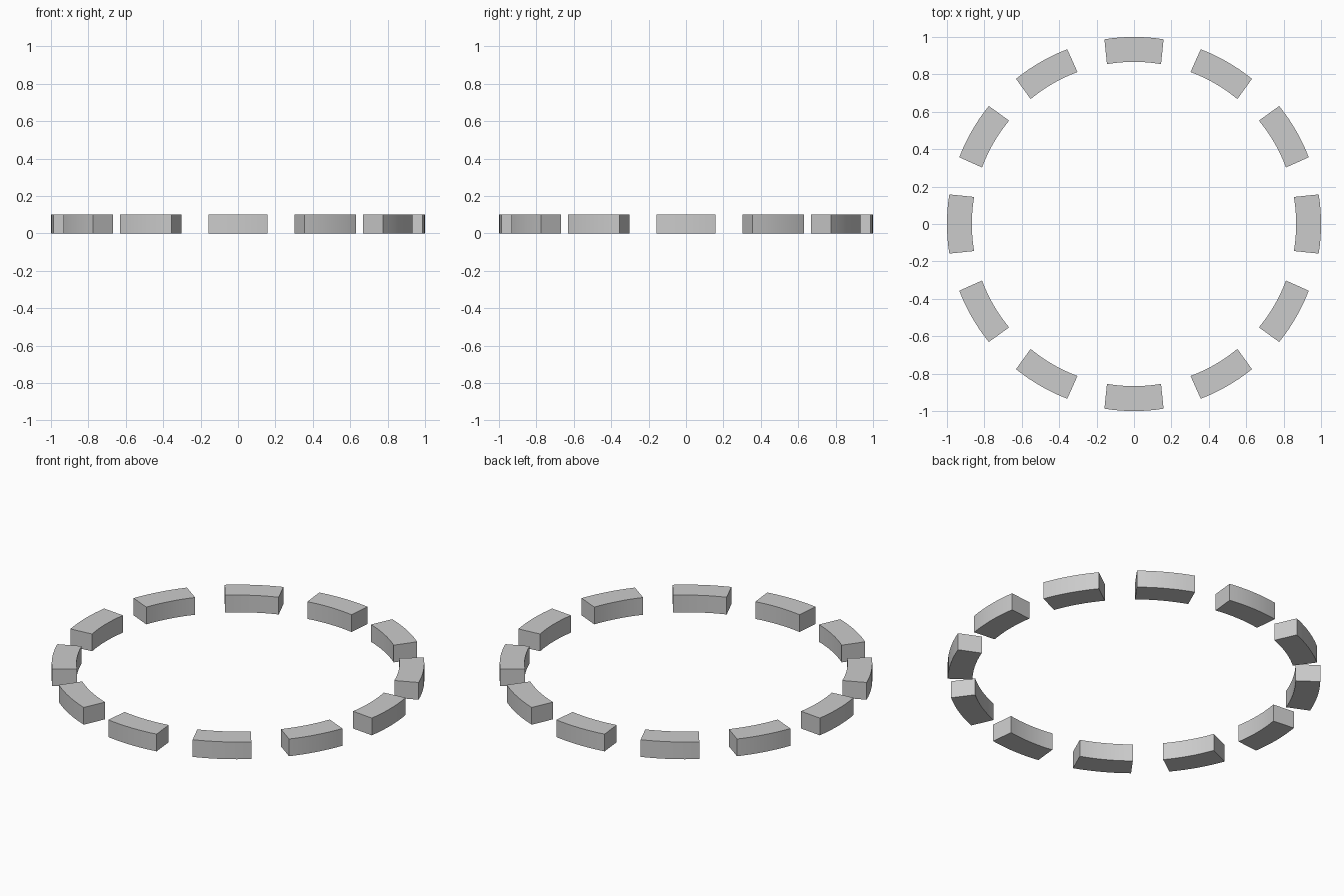
import bpy, bmesh, math

if "Cube" in bpy.data.objects:
    bpy.data.objects.remove(bpy.data.objects["Cube"])

COUNT = 12            # blocks round the ring
STEPS = 8             # facets along each curved side
HEIGHT = 0.102
OUTER_R, OUTER_HALF = 1.0, math.radians(9.1)
INNER_R, INNER_HALF = 0.867, math.radians(9.6)


def arc(radius, half, centre):
    return [(radius * math.cos(centre - half + 2 * half * i / STEPS),
             radius * math.sin(centre - half + 2 * half * i / STEPS))
            for i in range(STEPS + 1)]


# One curved block: arc-shaped footprint extruded upwards
def ring_block(index):
    centre = 2 * math.pi * index / COUNT
    outline = arc(OUTER_R, OUTER_HALF, centre) + arc(INNER_R, INNER_HALF, centre)[::-1]
    bm = bmesh.new()
    base = bm.faces.new([bm.verts.new((x, y, 0)) for x, y in outline])
    top = bmesh.ops.extrude_face_region(bm, geom=[base], use_keep_orig=True)
    verts = [g for g in top["geom"] if isinstance(g, bmesh.types.BMVert)]
    bmesh.ops.translate(bm, verts=verts, vec=(0, 0, HEIGHT))
    bmesh.ops.recalc_face_normals(bm, faces=bm.faces)
    mesh = bpy.data.meshes.new(f"ring_block_{index + 1}")
    bm.to_mesh(mesh)
    bm.free()
    obj = bpy.data.objects.new(mesh.name, mesh)
    bpy.context.collection.objects.link(obj)
    return obj


# Full ring of blocks, smooth along the curves with sharp edges kept
blocks = [ring_block(i) for i in range(COUNT)]
for block in blocks:
    block.select_set(True)
bpy.context.view_layer.objects.active = blocks[0]
bpy.ops.object.shade_smooth_by_angle(angle=math.radians(30))
